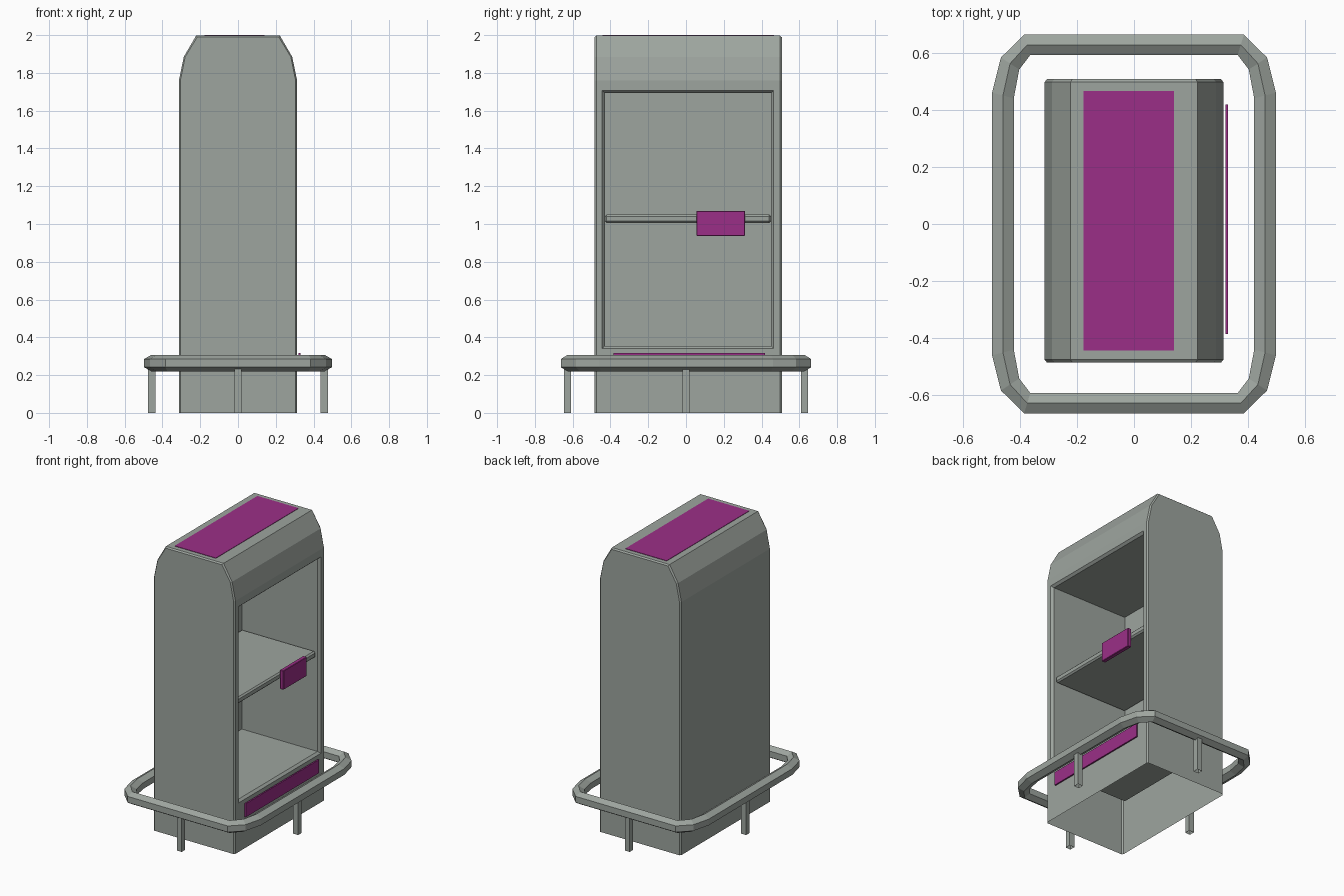
import bpy, bmesh

if "Cube" in bpy.data.objects:
    bpy.data.objects.remove(bpy.data.objects["Cube"])


def material(name, rgb):
    m = bpy.data.materials.new(name)
    m.diffuse_color = (*rgb, 1)
    m.use_nodes = True
    m.node_tree.nodes["Principled BSDF"].inputs["Base Color"].default_value = m.diffuse_color
    return m


GREY = material("grey_green", (0.34, 0.375, 0.345))
MAGENTA = material("magenta", (0.33, 0.028, 0.245))


def finish(name, bm, mat):
    bmesh.ops.recalc_face_normals(bm, faces=bm.faces)
    me = bpy.data.meshes.new(name)
    bm.to_mesh(me)
    bm.free()
    me.materials.append(mat)
    ob = bpy.data.objects.new(name, me)
    bpy.context.collection.objects.link(ob)
    return ob


def box(name, lo, hi, mat, bevel=0, open_bottom=False):
    bm = bmesh.new()
    bmesh.ops.create_cube(bm, size=1)
    for v in bm.verts:
        v.co = [(a + b) / 2 + c * (b - a) for a, b, c in zip(lo, hi, v.co)]
    if bevel:
        bmesh.ops.bevel(bm, geom=bm.edges[:], offset=bevel, segments=1, affect='EDGES')
    ob = finish(name, bm, mat)
    if open_bottom:
        remove_bottom(ob)
    return ob


def remove_bottom(ob):
    bm = bmesh.new()
    bm.from_mesh(ob.data)
    low = [f for f in bm.faces if all(v.co.z < 0.001 for v in f.verts)]
    bmesh.ops.delete(bm, geom=low, context='FACES')
    bm.to_mesh(ob.data)
    bm.free()


def loft(loops, closed=False):
    """Skin a list of equal point loops; cap the ends unless closed."""
    bm = bmesh.new()
    rings = [[bm.verts.new(p) for p in loop] for loop in loops]
    n = len(rings[0])
    for i in range(len(rings) if closed else len(rings) - 1):
        a, b = rings[i], rings[(i + 1) % len(rings)]
        for j in range(n):
            k = (j + 1) % n
            bm.faces.new((a[j], a[k], b[k], b[j]))
    if not closed:
        bm.faces.new(rings[0])
        bm.faces.new(rings[-1])
    return bm


# Cabinet shell: arched profile, thin chamfer at both ends
half = [(0.313, 0), (0.313, 1.76), (0.287, 1.885), (0.222, 1.997)]
profile = half + [(-x, z) for x, z in reversed(half)]


def shell_loop(y, s):
    return [(x * (1 - s / 0.31), y, z - (s if z > 1.9 else 0)) for x, z in profile]


cabinet = finish("cabinet", loft([shell_loop(-0.485, 0.008), shell_loop(-0.475, 0),
                                  shell_loop(0.497, 0), shell_loop(0.507, 0.008)]), GREY)


# Shelf opening with a chamfered rim, cut into the right side
def opening_loop(x, e):
    y0, y1, z0, z1 = -0.43 - e, 0.45 + e, 0.355 - e, 1.693 + e
    return [(x, y0, z0), (x, y1, z0), (x, y1, z1), (x, y0, z1)]


cutter = finish("opening_cutter", loft([opening_loop(-0.285, 0), opening_loop(0.297, 0),
                                        opening_loop(0.313, 0.014), opening_loop(0.4, 0.014)]), GREY)
cutter.hide_render = True
mod = cabinet.modifiers.new("opening", 'BOOLEAN')
mod.operation = 'DIFFERENCE'
mod.solver = 'EXACT'
mod.object = cutter
bpy.context.view_layer.objects.active = cabinet
bpy.ops.object.modifier_apply(modifier=mod.name)
bpy.data.objects.remove(cutter)
remove_bottom(cabinet)

# Middle shelf
box("shelf", (-0.285, -0.43, 1.005), (0.285, 0.45, 1.05), GREY, 0.01)

# Magenta panels: roof, base strip, shelf tag
box("roof_panel", (-0.177, -0.443, 1.993), (0.14, 0.466, 2.0), MAGENTA)
box("base_strip", (0.32, -0.385, 0.225), (0.33, 0.418, 0.318), MAGENTA)
box("shelf_tag", (0.284, 0.055, 0.937), (0.312, 0.312, 1.07), MAGENTA, 0.003)

# Bumper rail: six-sided tube around a rounded rectangle
quarter = [(0.497, 0.46), (0.466, 0.583), (0.385, 0.663)]
path = quarter + [(-x, y) for x, y in reversed(quarter)]
path += [(-x, -y) for x, y in path]
section = [(0, 0.285), (0, 0.242), (0.038, 0.22), (0.076, 0.242), (0.076, 0.285), (0.038, 0.307)]
inner_quarter = [(0.421, 0.44), (0.402, 0.541), (0.363, 0.592)]
inner = inner_quarter + [(-x, y) for x, y in reversed(inner_quarter)]
inner += [(-x, -y) for x, y in inner]
loops = []
for (ox, oy), (ix, iy) in zip(path, inner):
    loops.append([(ox + (ix - ox) * d / 0.076, oy + (iy - oy) * d / 0.076, z) for d, z in section])
finish("bumper_rail", loft(loops, closed=True), GREY)

# Rail legs at the middle of each side
for name, x, y in (("front_leg", 0, -0.627), ("back_leg", 0, 0.627),
                   ("left_leg", -0.457, 0), ("right_leg", 0.457, 0)):
    r = 0.019
    box(name, (x - r, y - r, 0), (x + r, y + r, 0.235), GREY, open_bottom=True)
